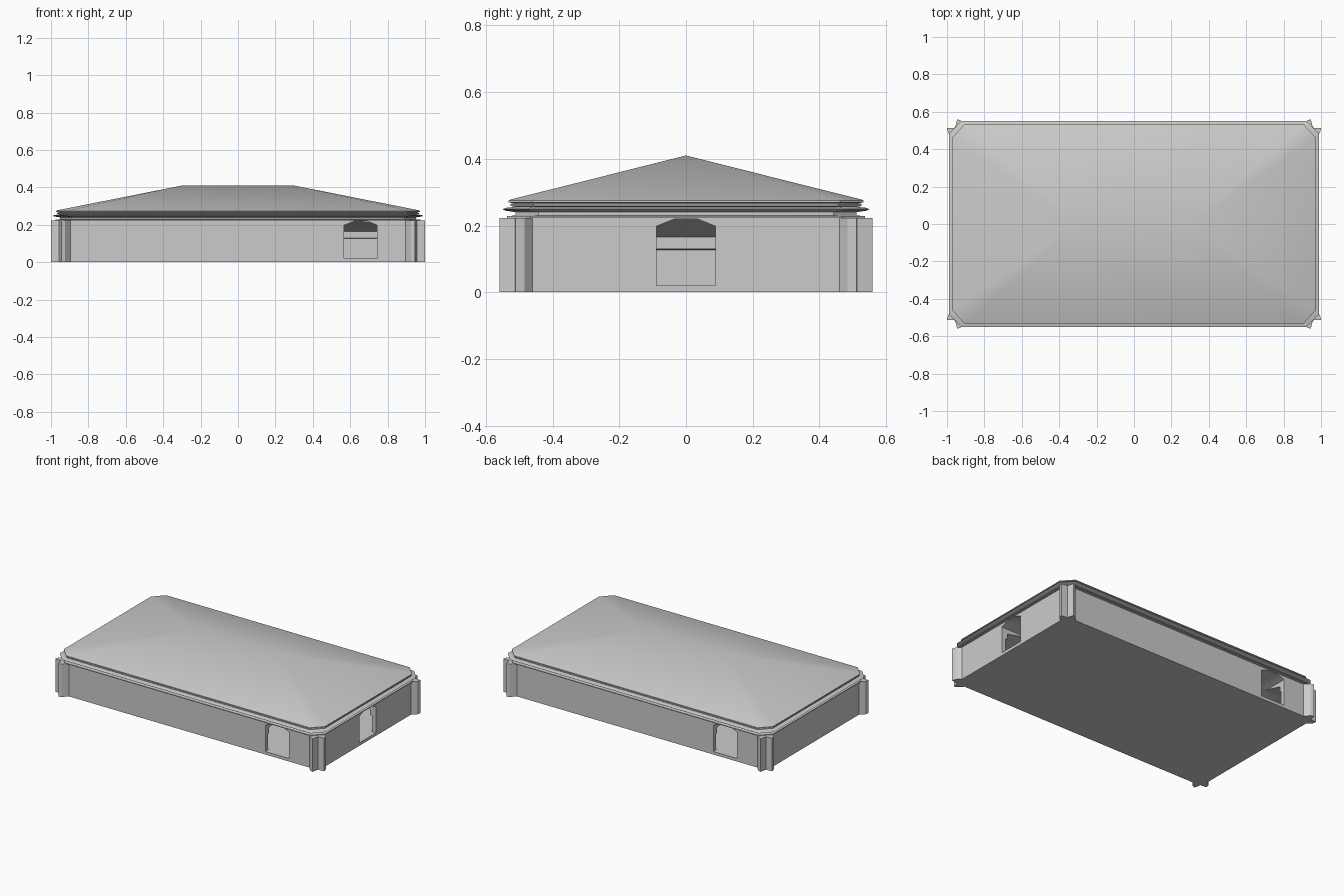
import bpy, bmesh
from math import radians

if "Cube" in bpy.data.objects:
    bpy.data.objects.remove(bpy.data.objects["Cube"])


def finish(bm, name):
    bmesh.ops.recalc_face_normals(bm, faces=bm.faces)
    me = bpy.data.meshes.new(name)
    bm.to_mesh(me)
    bm.free()
    ob = bpy.data.objects.new(name, me)
    bpy.context.collection.objects.link(ob)
    return ob


def prism(name, pts, axis, a, b):
    # Extrude a 2D outline along an axis from a to b
    def co(u, v, w):
        return {'x': (w, u, v), 'y': (u, w, v), 'z': (u, v, w)}[axis]
    bm = bmesh.new()
    lo = [bm.verts.new(co(u, v, a)) for u, v in pts]
    hi = [bm.verts.new(co(u, v, b)) for u, v in pts]
    bm.faces.new(lo)
    bm.faces.new(hi)
    n = len(pts)
    for i in range(n):
        j = (i + 1) % n
        bm.faces.new((lo[i], lo[j], hi[j], hi[i]))
    return finish(bm, name)


def four_way(q):
    # Mirror a quarter outline (+x +y, counter-clockwise) into all corners
    r = q[::-1]
    return (q + [(-x, y) for x, y in r] + [(-x, -y) for x, y in q]
            + [(x, -y) for x, y in r])


def octagon(hx, hy):
    return four_way([(hx, hy - 0.07), (hx - 0.065, hy)])


def cut(ob, cutter):
    m = ob.modifiers.new("opening", 'BOOLEAN')
    m.operation = 'DIFFERENCE'
    m.solver = 'EXACT'
    m.object = cutter
    bpy.context.view_layer.objects.active = ob
    bpy.ops.object.modifier_apply(modifier=m.name)


def ridge_cap(bm, ring, z):
    # Close an eight-sided ring to a ridge line
    r = bm.verts.new((0.3, 0, z))
    l = bm.verts.new((-0.3, 0, z))
    bm.faces.new((ring[0], ring[1], r))
    bm.faces.new((ring[1], ring[2], l, r))
    bm.faces.new((ring[2], ring[3], l))
    bm.faces.new((ring[3], ring[4], l))
    bm.faces.new((ring[4], ring[5], l))
    bm.faces.new((ring[5], ring[6], r, l))
    bm.faces.new((ring[6], ring[7], r))
    bm.faces.new((ring[7], ring[0], r))


# Walls with flared double fins at each corner
corner = [(0.965, 0.46), (0.993, 0.485), (1.0, 0.512), (0.957, 0.515),
          (0.945, 0.56), (0.925, 0.553), (0.895, 0.52)]
walls = prism("walls", four_way(corner), 'z', 0, 0.222)
cavity = prism("cavity_cutter", octagon(0.935, 0.49), 'z', 0.018, 0.3)
cut(walls, cavity)

# Hipped roof: offsets from the eave size, running from ceiling to eave
profile = [(-0.05, 0.165), (-0.05, 0.13), (-0.037, 0.127), (-0.037, 0.115),
           (-0.02, 0.115), (-0.02, 0.223), (0.005, 0.223), (0.005, 0.228),
           (-0.02, 0.23), (-0.02, 0.24), (0.012, 0.245), (0.018, 0.249),
           (0.008, 0.253), (-0.018, 0.256), (-0.005, 0.259), (-0.005, 0.264),
           (-0.014, 0.267), (0.0, 0.269), (0.0, 0.275), (-0.006, 0.278)]
bm = bmesh.new()
rings = [[bm.verts.new((x, y, z)) for x, y in octagon(0.972 + d, 0.532 + d)]
         for d, z in profile]
for a, b in zip(rings, rings[1:]):
    for i in range(8):
        j = (i + 1) % 8
        bm.faces.new((a[i], a[j], b[j], b[i]))
ridge_cap(bm, rings[0], 0.30)
ridge_cap(bm, rings[-1], 0.41)
roof = finish(bm, "roof")


# Arched doorways: front right, back left and right end
def arch(c, w):
    return [(c - w, 0.02), (c + w, 0.02), (c + w, 0.198), (c + w * 0.38, 0.22),
            (c - w * 0.38, 0.22), (c - w, 0.198)]


doors = [prism("front_door_cutter", arch(0.656, 0.088), 'y', -0.7, -0.27),
         prism("back_door_cutter", arch(-0.656, 0.088), 'y', 0.27, 0.7),
         prism("end_door_cutter", arch(0, 0.088), 'x', 0.66, 1.2)]
for d in doors:
    cut(walls, d)
    cut(roof, d)
for c in doors + [cavity]:
    bpy.data.objects.remove(c)

bpy.ops.object.select_all(action='DESELECT')
for ob in (walls, roof):
    ob.select_set(True)
bpy.context.view_layer.objects.active = roof
bpy.ops.object.shade_smooth_by_angle(angle=radians(25))
